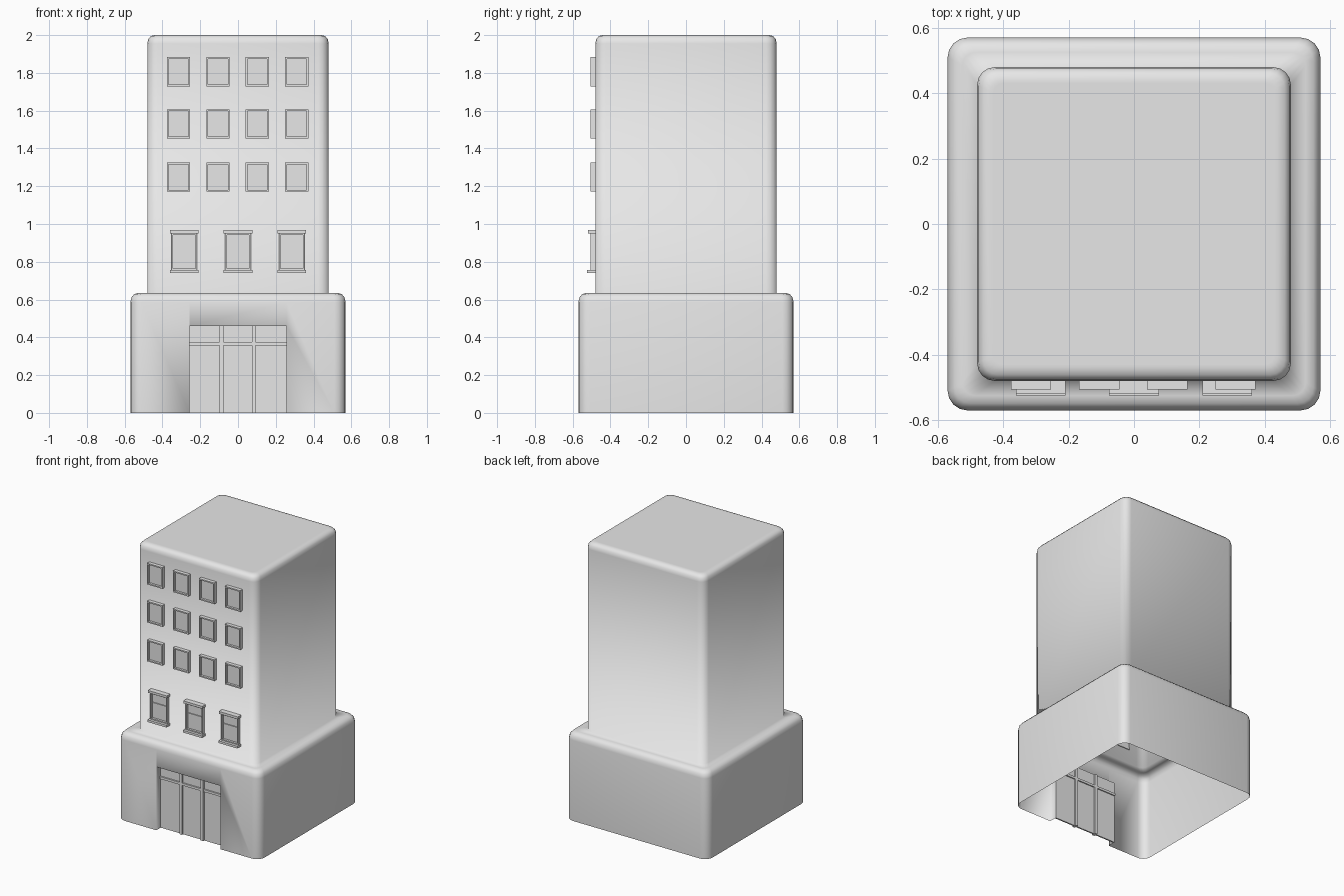
import bpy, bmesh, math
from mathutils import Vector

cube = bpy.data.objects.get("Cube")
if cube:
    bpy.data.objects.remove(cube, do_unlink=True)

grey = bpy.data.materials.new("plain_grey")
grey.use_nodes = True
COLOUR = (0.8, 0.8, 0.8, 1)
grey.diffuse_color = COLOUR
grey.node_tree.nodes["Principled BSDF"].inputs["Base Color"].default_value = COLOUR


def finish(name, bm, smooth=False):
    bmesh.ops.recalc_face_normals(bm, faces=bm.faces[:])
    for f in bm.faces:
        f.smooth = smooth
    mesh = bpy.data.meshes.new(name)
    bm.to_mesh(mesh)
    bm.free()
    mesh.materials.append(grey)
    obj = bpy.data.objects.new(name, mesh)
    bpy.context.collection.objects.link(obj)
    return obj


def add_box(bm, x0, x1, y0, y1, z0, z1):
    """Add a box and return its front face."""
    new = bmesh.ops.create_cube(bm, size=1)["verts"]
    for v in new:
        v.co = Vector((x1 if v.co.x > 0 else x0,
                       y1 if v.co.y > 0 else y0,
                       z1 if v.co.z > 0 else z0))
    return min(new[0].link_faces[:] + new[-1].link_faces[:] + new[1].link_faces[:],
               key=lambda f: f.calc_center_median().y)


def add_framed_box(bm, x, z, w, h, front, border, depth):
    """Box whose front is a raised frame around a sunken pane."""
    face = add_box(bm, x - w / 2, x + w / 2, front, -0.475, z - h / 2, z + h / 2)
    bmesh.ops.inset_region(bm, faces=[face], thickness=border)
    rim = bmesh.ops.extrude_discrete_faces(bm, faces=[face])["faces"][0]
    bmesh.ops.translate(bm, verts=rim.verts[:], vec=(0, depth, 0))


def rounded_ring(bm, half, radius, z, steps=4):
    ring = []
    for corner in range(4):
        mid = math.radians(45 + 90 * corner)
        cx = math.copysign(half - radius, math.cos(mid))
        cy = math.copysign(half - radius, math.sin(mid))
        for i in range(steps + 1):
            a = math.radians(90 * (corner + i / steps))
            ring.append(bm.verts.new((cx + radius * math.cos(a),
                                      cy + radius * math.sin(a), z)))
    return ring


# Hollow building shell: wide base, ledge and tower, open underneath
bm = bmesh.new()
profile = [(0.57, 0.06, 0), (0.57, 0.06, 0.585), (0.564, 0.056, 0.612),
           (0.549, 0.05, 0.629), (0.525, 0.04, 0.635), (0.48, 0.055, 0.635),
           (0.48, 0.055, 1.955), (0.475, 0.053, 1.98), (0.461, 0.045, 1.995),
           (0.44, 0.035, 2.0), (0.43, 0.03, 2.0)]
rings = [rounded_ring(bm, *p) for p in profile]
for low, high in zip(rings, rings[1:]):
    for i in range(len(low)):
        j = (i + 1) % len(low)
        bm.faces.new((low[i], low[j], high[j], high[i]))
bm.faces.new(rings[-1])
bm.normal_update()

# Entrance recess cut into the front wall
DOOR_HALF, DOOR_TOP, DOOR_Y = 0.257, 0.46, -0.52


def front_faces():
    return [f for f in bm.faces if f.normal.y < -0.99
            and f.calc_center_median().z < 0.6]


def cut(faces, point, normal):
    geom = set(faces)
    for f in faces:
        geom.update(f.edges, f.verts)
    bmesh.ops.bisect_plane(bm, geom=list(geom), plane_co=point, plane_no=normal)


for side in (-1, 1):
    cut(front_faces(), (side * DOOR_HALF, 0, 0), (1, 0, 0))
middle = [f for f in front_faces() if abs(f.calc_center_median().x) < 0.1]
cut(middle, (0, 0, DOOR_TOP), (0, 0, 1))
opening = [f for f in front_faces() if abs(f.calc_center_median().x) < 0.1
           and f.calc_center_median().z < DOOR_TOP / 2 + 0.02]
bmesh.ops.delete(bm, geom=opening, context="FACES")
jamb = [e for e in bm.edges if e.is_boundary
        and all(abs(v.co.x) < DOOR_HALF + 0.01 and v.co.y < -0.56 for v in e.verts)
        and any(v.co.z > 0.1 for v in e.verts)]
extruded = bmesh.ops.extrude_edge_only(bm, edges=jamb)["geom"]
for v in extruded:
    if isinstance(v, bmesh.types.BMVert):
        v.co.y = DOOR_Y
finish("building_shell", bm, smooth=True)

# Glazed entrance: panels, uprights and a transom rail
bm = bmesh.new()
add_box(bm, -DOOR_HALF, DOOR_HALF, DOOR_Y, DOOR_Y + 0.01, 0, DOOR_TOP)
finish("door_panels", bm)
bm = bmesh.new()
for x in (-0.088, 0.083):
    add_box(bm, x - 0.01, x + 0.01, DOOR_Y - 0.012, DOOR_Y + 0.02, 0, DOOR_TOP)
add_box(bm, -DOOR_HALF, DOOR_HALF, DOOR_Y - 0.01, DOOR_Y + 0.018, 0.358, 0.375)
finish("door_bars", bm)

# Three rows of four small windows
for row, z in (("top", 1.806), ("middle", 1.53), ("lower", 1.248)):
    bm = bmesh.new()
    for i in range(4):
        add_framed_box(bm, -0.315 + 0.2085 * i, z, 0.123, 0.154, -0.506, 0.013, 0.016)
    finish(row + "_row_windows", bm)

# Three tall sash windows with lintel, sill and meeting rail
windows, trims = bmesh.new(), bmesh.new()
for i in range(3):
    x = -0.285 + 0.285 * i
    add_framed_box(windows, x, 0.854, 0.136, 0.196, -0.505, 0.013, 0.016)
    add_box(windows, x - 0.055, x + 0.055, -0.496, -0.485, 0.868, 0.878)
    add_box(trims, x - 0.076, x + 0.076, -0.518, -0.475, 0.951, 0.968)
    add_box(trims, x - 0.076, x + 0.076, -0.524, -0.475, 0.741, 0.757)
finish("sash_windows", windows)
finish("lintels_and_sills", trims)
